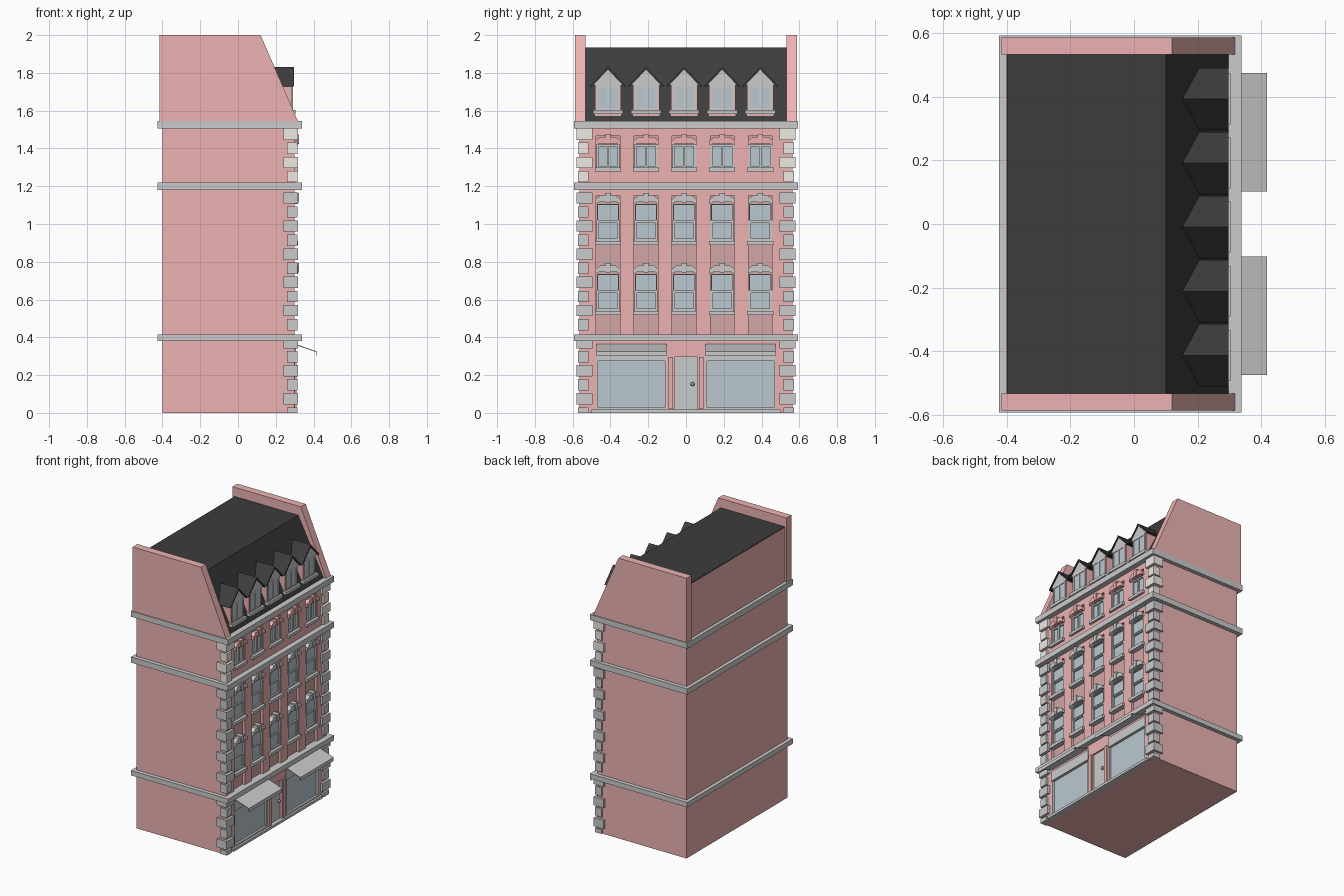
import bpy, bmesh, math

if "Cube" in bpy.data.objects:
    bpy.data.objects.remove(bpy.data.objects["Cube"])


def material(name, r, g, b):
    m = bpy.data.materials.new(name)
    m.diffuse_color = (r, g, b, 1)
    m.use_nodes = True
    m.node_tree.nodes["Principled BSDF"].inputs["Base Color"].default_value = m.diffuse_color
    return m


RED = material("red_brick", 0.85, 0.45, 0.45)
DARK_RED = material("shaded_brick", 0.65, 0.38, 0.38)
SLATE = material("slate", 0.045, 0.045, 0.045)
GLASS = material("glass", 0.5, 0.58, 0.63)
CREAM = material("cream_stone", 0.86, 0.82, 0.77)
GREY = material("grey_stone", 0.68, 0.68, 0.68)


class Part:
    """Collects boxes and prisms into one object."""
    def __init__(self, name, mat):
        self.name, self.mat, self.bm = name, mat, bmesh.new()

    def prism(self, pts, a, b, axis):
        # axis "y": pts are (x, z); axis "x": pts are (y, z)
        def place(p, t):
            return (p[0], t, p[1]) if axis == "y" else (t, p[0], p[1])
        lo = [self.bm.verts.new(place(p, a)) for p in pts]
        hi = [self.bm.verts.new(place(p, b)) for p in pts]
        self.bm.faces.new(lo)
        self.bm.faces.new(hi[::-1])
        for i in range(len(pts)):
            j = (i + 1) % len(pts)
            self.bm.faces.new((lo[i], hi[i], hi[j], lo[j]))

    def box(self, x0, x1, y0, y1, z0, z1):
        self.prism([(y0, z0), (y1, z0), (y1, z1), (y0, z1)], x0, x1, "x")

    def done(self):
        bmesh.ops.recalc_face_normals(self.bm, faces=self.bm.faces)
        me = bpy.data.meshes.new(self.name)
        self.bm.to_mesh(me)
        self.bm.free()
        me.materials.append(self.mat)
        bpy.context.collection.objects.link(bpy.data.objects.new(self.name, me))


W = 0.565                      # half width of the walls
BACK, FACE = 0.28, 0.30        # recess depth and facade plane
COLUMNS = [-0.01 + 0.2015 * i for i in range(-2, 3)]

# Main walls
walls = Part("walls", RED)
walls.box(-0.40, BACK, -W, W, 0, 1.53)
walls.box(-0.402, -0.39, -0.535, 0.535, 1.53, 1.93)

# Facade piers between the window columns
edges = [-W] + [c + s * 0.063 for c in COLUMNS for s in (-1, 1)] + [W]
for a, b in zip(edges[::2], edges[1::2]):
    walls.box(BACK, FACE, a, b, 0.40, 1.53)
for c in COLUMNS:
    walls.box(BACK, FACE, c - 0.063, c + 0.063, 1.15, 1.28)
    walls.box(BACK, FACE, c - 0.063, c + 0.063, 1.465, 1.53)
# Ground floor piers and head
walls.box(BACK, FACE, -W, W, 0.295, 0.40)
for s in (-1, 1):
    for a, b in ((0.475, W), (0.062, 0.10)):
        walls.box(BACK, FACE, min(s * a, s * b), max(s * a, s * b), 0, 0.30)
    a, b = sorted((s * 0.068, s * 0.092))
    walls.box(FACE, 0.31, a, b, 0.02, 0.295)
walls.done()

# Shaded backs of the window recesses
recess = Part("window_recess", DARK_RED)
for c in COLUMNS:
    recess.box(BACK - 0.01, BACK + 0.002, c - 0.063, c + 0.063, 0.41, 1.15)
    recess.box(BACK - 0.01, BACK + 0.002, c - 0.063, c + 0.063, 1.28, 1.465)
recess.done()

# Stone string courses
bands = Part("string_courses", GREY)
for z0, z1 in ((0.38, 0.415), (1.18, 1.22), (1.505, 1.545)):
    bands.box(-0.425, 0.338, -0.593, 0.593, z0, z1)
bands.done()

# Corner quoins, alternating long and short
lower, upper = Part("lower_quoins", GREY), Part("upper_quoins", CREAM)


def quoin(part, z0, z1, long):
    xi, xo, yi, yo = (0.24, 0.318, 0.495, 0.581) if long else (0.26, 0.314, 0.515, 0.573)
    for s in (-1, 1):
        a, b = sorted((s * yi, s * yo))
        part.box(xi, xo, a, b, z0, z1)


for i in range(10):
    z = 1.168 - 0.0745 * i
    quoin(lower, z - 0.06, z, i % 2 == 0)
for i in range(6):
    z = 0.402 - 0.0745 * i
    quoin(lower, max(z - 0.06, 0), z, i % 2 == 0)
for i in range(4):
    z = 1.505 - 0.0745 * i
    quoin(upper, z - 0.06, z, i % 2 == 0)
lower.done()
upper.done()

# Mansard roof and end parapets
roof = Part("mansard_roof", SLATE)
roof.prism([(-0.40, 1.54), (0.30, 1.54), (0.10, 1.935), (-0.40, 1.935)], -0.535, 0.535, "y")
roof.done()
parapet = Part("end_parapets", RED)
for a, b in ((-0.587, -0.533), (0.533, 0.587)):
    parapet.prism([(-0.416, 1.54), (0.319, 1.54), (0.12, 2.0), (-0.416, 2.0)], a, b, "y")
parapet.done()

# Windows
frames, glass = Part("window_frames", GREY), Part("window_glass", GLASS)
hoods, sills = Part("window_hoods", GREY), Part("window_sills", GREY)
top_hoods = Part("top_window_hoods", RED)


def frame(c, w, z0, z1, x0, x1, t, mullion=False):
    for s in (-1, 1):
        a, b = sorted((c + s * w, c + s * (w - t)))
        frames.box(x0, x1, a, b, z0, z1)
    for a, b in ((z0, z0 + t), (z1 - t, z1)):
        frames.box(x0, x1, c - w + t, c + w - t, a, b)
    if mullion:
        frames.box(x0, x1, c - t / 2, c + t / 2, z0 + t, z1 - t)
    glass.box(x0 - 0.006, x0 + 0.003, c - w + t / 2, c + w - t / 2, z0 + t / 2, z1 - t / 2)


def hood(part, c, z):
    pts = [(-0.066, 0), (-0.045, 0.012), (0.045, 0.012), (0.066, 0),
           (0.066, 0.026), (0.04, 0.046), (-0.04, 0.046), (-0.066, 0.026)]
    part.prism([(c + y, z + h) for y, h in pts], BACK, 0.318, "x")
    part.prism([(c - 0.01, z + 0.008), (c + 0.01, z + 0.008),
                (c + 0.015, z + 0.058), (c - 0.015, z + 0.058)], BACK, 0.324, "x")


for c in COLUMNS:
    for z in (0.54, 0.91):
        frame(c, 0.061, z, z + 0.108, BACK + 0.002, 0.296, 0.012)
        frame(c, 0.059, z + 0.104, z + 0.196, BACK + 0.006, 0.299, 0.006)
        sills.box(BACK, 0.317, c - 0.069, c + 0.069, z - 0.022, z)
        hood(hoods, c, z + 0.195)
    frame(c, 0.062, 1.297, 1.42, BACK + 0.004, 0.297, 0.011, True)
    sills.box(BACK, 0.317, c - 0.069, c + 0.069, 1.278, 1.298)
    hood(top_hoods, c, 1.415)

# Dormers
cheeks, caps = Part("dormer_walls", RED), Part("dormer_roofs", SLATE)
gables = Part("dormer_gables", GREY)
for c in COLUMNS:
    cheeks.box(0.17, 0.284, c - 0.07, c + 0.07, 1.55, 1.74)
    gables.prism([(c - 0.078, 1.735), (c + 0.078, 1.735), (c, 1.82)], 0.16, 0.29, "x")
    frame(c, 0.062, 1.602, 1.735, 0.284, 0.291, 0.011, True)
    sills.box(0.27, 0.304, c - 0.08, c + 0.08, 1.583, 1.604)
    caps.prism([(c - 0.098, 1.727), (c - 0.086, 1.727), (c, 1.817), (c + 0.086, 1.727),
                (c + 0.098, 1.727), (c, 1.832)], 0.14, 0.297, "x")
for p in (cheeks, caps, gables, hoods, top_hoods, sills):
    p.done()

# Shop windows, awnings and plinth
awning = Part("awnings", GREY)
for s in (-1, 1):
    frame(s * 0.2875, 0.1875, 0.018, 0.30, BACK + 0.004, 0.302, 0.010)
    a, b = sorted((s * 0.102, s * 0.475))
    frames.box(BACK, 0.306, a, b, 0.275, 0.345)
    awning.prism([(0.30, 0.366), (0.418, 0.325), (0.418, 0.30), (0.415, 0.30),
                  (0.415, 0.322), (0.30, 0.361)], a, b, "y")
awning.done()
plinth = Part("shop_plinth", GREY)
plinth.box(BACK, 0.316, -0.50, 0.50, 0, 0.018)
plinth.done()
frames.done()
glass.done()

# Door and knob
door = Part("door", GREY)
door.box(BACK - 0.01, 0.288, -0.062, 0.062, 0.018, 0.295)
door.done()
bpy.ops.mesh.primitive_uv_sphere_add(segments=12, ring_count=8, radius=0.011, location=(0.297, 0.035, 0.152))
knob = bpy.context.object
knob.name = "door_knob"
knob.data.materials.append(material("knob_metal", 0.3, 0.3, 0.3))
bpy.ops.object.shade_smooth_by_angle()
